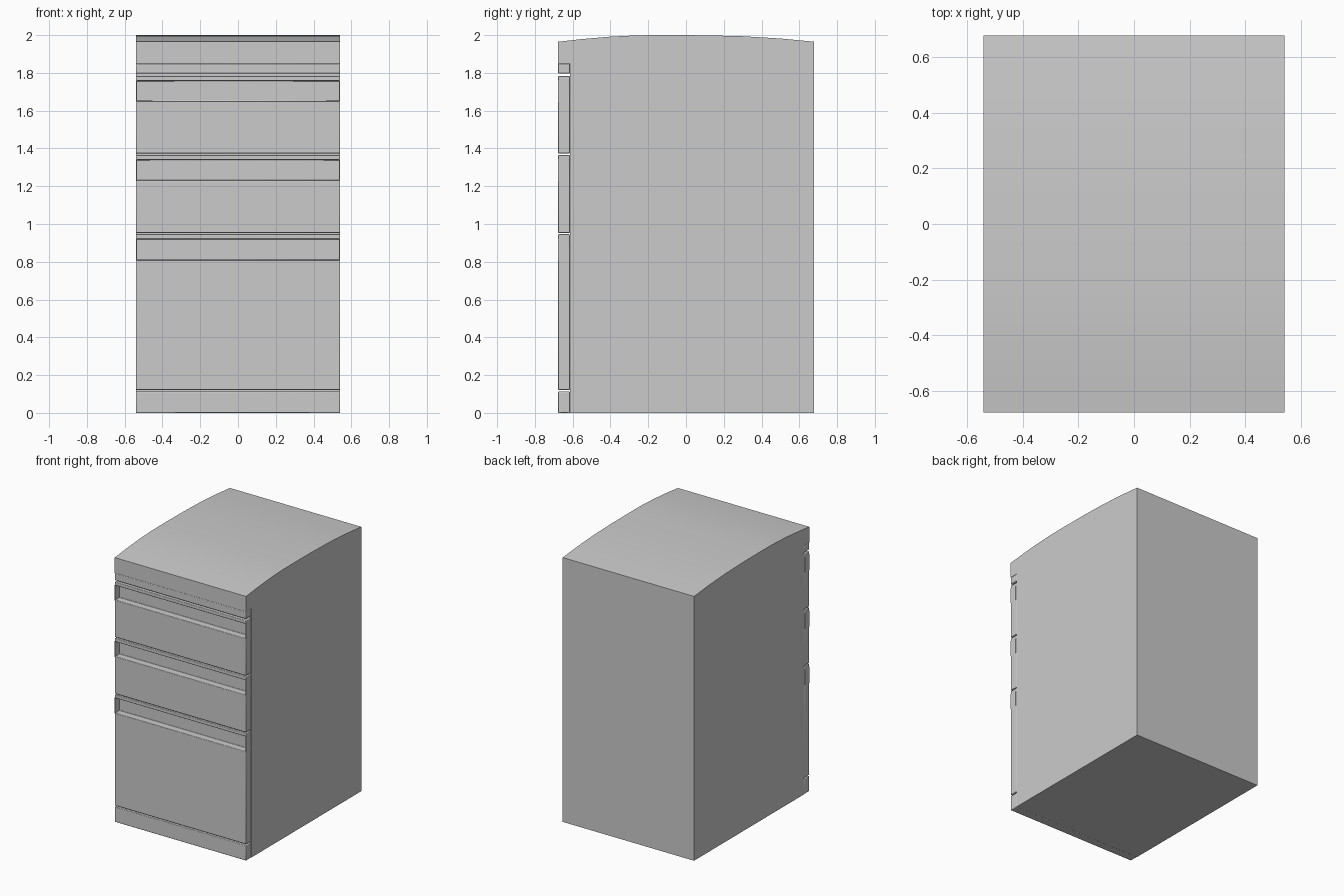
import bpy, bmesh

if "Cube" in bpy.data.objects:
    bpy.data.objects.remove(bpy.data.objects["Cube"])

W = 0.54                      # half width
FRONT, SEAM, BACK = -0.677, -0.615, 0.677


def extrude_profile(name, pts, x0=-W, x1=W, bevel=0.0):
    """Sweep a closed (y, z) profile along x."""
    bm = bmesh.new()
    a = [bm.verts.new((x0, y, z)) for y, z in pts]
    b = [bm.verts.new((x1, y, z)) for y, z in pts]
    bm.faces.new(a)
    bm.faces.new(b[::-1])
    n = len(pts)
    for i in range(n):
        j = (i + 1) % n
        bm.faces.new((a[j], a[i], b[i], b[j]))
    bmesh.ops.recalc_face_normals(bm, faces=bm.faces[:])
    me = bpy.data.meshes.new(name)
    bm.to_mesh(me)
    bm.free()
    ob = bpy.data.objects.new(name, me)
    bpy.context.collection.objects.link(ob)
    bpy.context.view_layer.objects.active = ob
    ob.select_set(True)
    bpy.ops.object.shade_smooth_by_angle(angle=0.6)
    ob.select_set(False)
    if bevel:
        m = ob.modifiers.new("soft_edges", 'BEVEL')
        m.width, m.segments, m.limit_method = bevel, 2, 'ANGLE'
    return ob


def rect(y0, y1, z0, z1):
    return [(y0, z0), (y1, z0), (y1, z1), (y0, z1)]


# Cabinet carcass
extrude_profile("cabinet_body", rect(SEAM, BACK, 0, 1.85))

# Gently crowned top slab
crown = [(BACK, 1.965), (0.5, 1.982), (0.3, 1.994), (0.1, 1.999), (-0.1, 2.0),
         (-0.25, 1.999), (-0.4, 1.992), (-0.55, 1.979), (FRONT, 1.965)]
extrude_profile("top_slab", [(FRONT, 1.85), (BACK, 1.85)] + crown)

# Front rail under the top and kick panel at the floor
extrude_profile("front_rail", rect(FRONT, SEAM, 1.796, 1.85), bevel=0.004)
extrude_profile("kick_panel", rect(FRONT, SEAM, 0, 0.113), bevel=0.004)

# Drawers: bottom, recess bottom, recess top, top
drawers = {
    "upper_drawer": (1.374, 1.65, 1.758, 1.784),
    "middle_drawer": (0.953, 1.23, 1.34, 1.366),
    "lower_drawer": (0.122, 0.81, 0.921, 0.946),
}
PULL = -0.625                 # back of the finger recess
T = 0.004                     # recess end wall thickness
for name, (z0, z1, z2, z3) in drawers.items():
    # Front with a channel for the full-width pull and a lip above it
    profile = [(FRONT, z0), (SEAM, z0), (SEAM, z3), (FRONT, z3),
               (FRONT, z2), (PULL, z2), (PULL, z1), (FRONT, z1)]
    extrude_profile(name + "_front", profile, bevel=0.004)
    # Thin walls closing the channel ends
    for side, x in (("left", -W), ("right", W - T)):
        extrude_profile(f"{name}_pull_end_{side}",
                        rect(FRONT, PULL, z1 - 0.004, z2 + 0.004), x, x + T)
